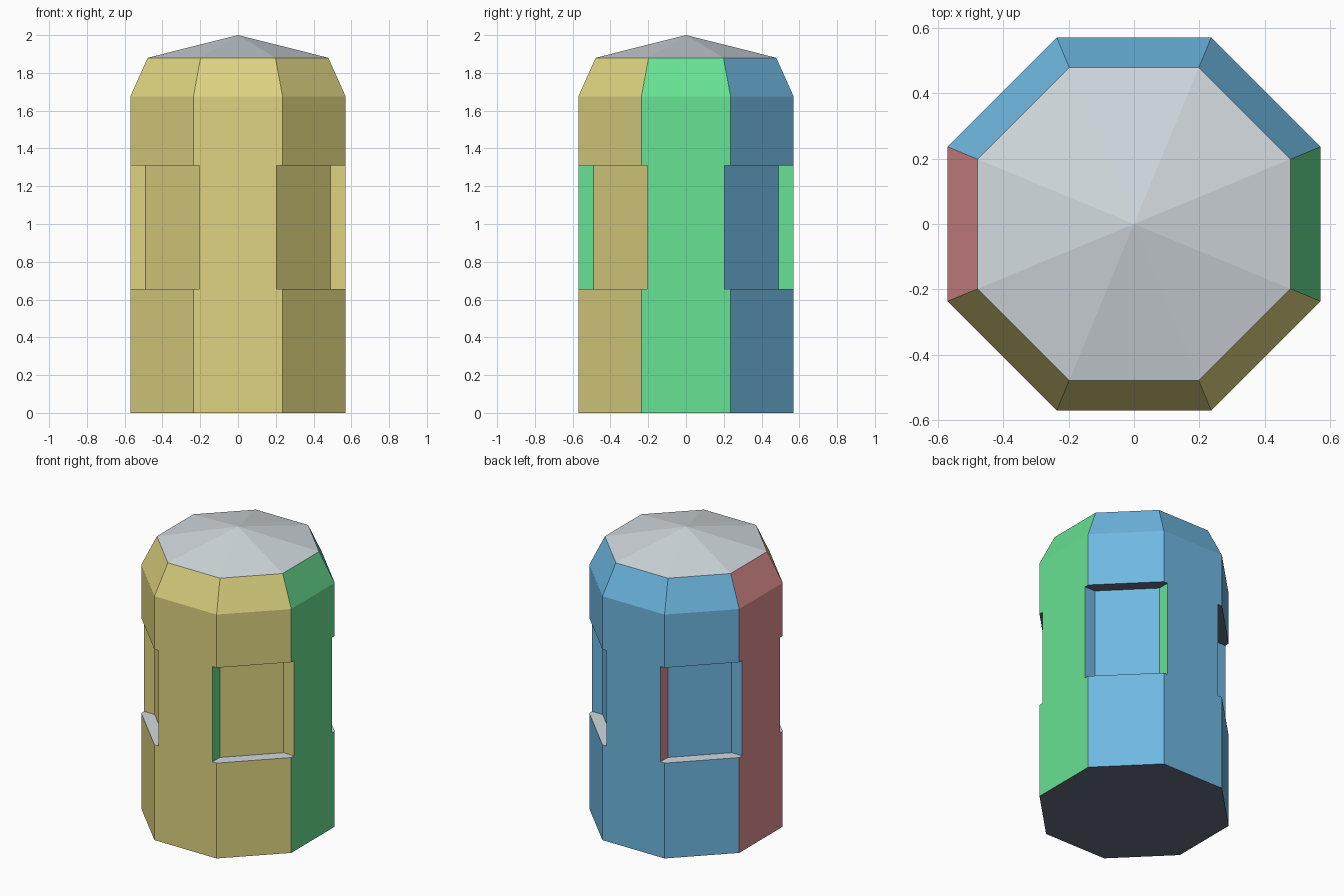
import bpy, bmesh, math
from mathutils import Matrix

if "Cube" in bpy.data.objects:
    bpy.data.objects.remove(bpy.data.objects["Cube"])


def make_material(name, rgb):
    # sRGB 0-255 to linear
    lin = [((c / 255 + 0.055) / 1.055) ** 2.4 for c in rgb]
    m = bpy.data.materials.new(name)
    m.diffuse_color = (*lin, 1)
    m.use_nodes = True
    m.node_tree.nodes["Principled BSDF"].inputs["Base Color"].default_value = m.diffuse_color
    return m


MATS = [make_material(n, c) for n, c in (
    ("front yellow", (222, 211, 128)), ("back blue", (110, 184, 226)),
    ("left red", (228, 147, 147)), ("right green", (103, 226, 147)),
    ("top grey", (209, 217, 222)), ("underside dark", (105, 109, 132)))]


def make_object(name, bm):
    bmesh.ops.recalc_face_normals(bm, faces=bm.faces[:])
    mesh = bpy.data.meshes.new(name)
    bm.to_mesh(mesh)
    bm.free()
    ob = bpy.data.objects.new(name, mesh)
    bpy.context.collection.objects.link(ob)
    return ob


def octagon(bm, apothem, z):
    r = apothem / math.cos(math.pi / 8)
    return [bm.verts.new((r * math.cos(a), r * math.sin(a), z))
            for a in (math.pi / 8 + i * math.pi / 4 for i in range(8))]


def bridge(bm, lower, upper):
    n = len(lower)
    for i in range(n):
        j = (i + 1) % n
        bm.faces.new((lower[i], lower[j], upper[j], upper[i]))


# Octagonal body with sloped shoulder and shallow pointed cap
bm = bmesh.new()
rings = [octagon(bm, a, z) for a, z in ((0.57, 0), (0.57, 1.675), (0.478, 1.88))]
bm.faces.new(rings[0])
for lo, hi in zip(rings, rings[1:]):
    bridge(bm, lo, hi)
apex = bm.verts.new((0, 0, 2))
for i in range(8):
    bm.faces.new((rings[2][i], rings[2][(i + 1) % 8], apex))
body = make_object("body", bm)

# Recess cutters, one for each diagonal side
bm = bmesh.new()
profile = ((0.205, -0.49), (0.205, -0.7), (0.7, -0.7), (0.7, -0.205), (0.49, -0.205))
for k in range(4):
    lo, hi = ([bm.verts.new(Matrix.Rotation(k * math.pi / 2, 3, 'Z') @
                            bm.verts.new((x, y, z)).co) for x, y in profile]
              for z in (0.655, 1.31))
    bm.faces.new(lo)
    bm.faces.new(hi)
    bridge(bm, lo, hi)
bmesh.ops.delete(bm, geom=[v for v in bm.verts if not v.link_faces], context='VERTS')
cutter = make_object("recess_cutter", bm)
cutter.hide_render = True

mod = body.modifiers.new("recesses", 'BOOLEAN')
mod.operation = 'DIFFERENCE'
mod.solver = 'EXACT'
mod.object = cutter
bpy.context.view_layer.objects.active = body
bpy.ops.object.modifier_apply(modifier=mod.name)
bpy.data.objects.remove(cutter)

# Colour each face by the direction it points
body.data.materials.clear()
for m in MATS:
    body.data.materials.append(m)
for p in body.data.polygons:
    x, y, z = p.normal
    if abs(z) > 0.75:
        p.material_index = 4 if z > 0 else 5
    elif abs(y) > abs(x) - 0.05:
        p.material_index = 0 if y < 0 else 1
    else:
        p.material_index = 2 if x < 0 else 3
    p.use_smooth = False
